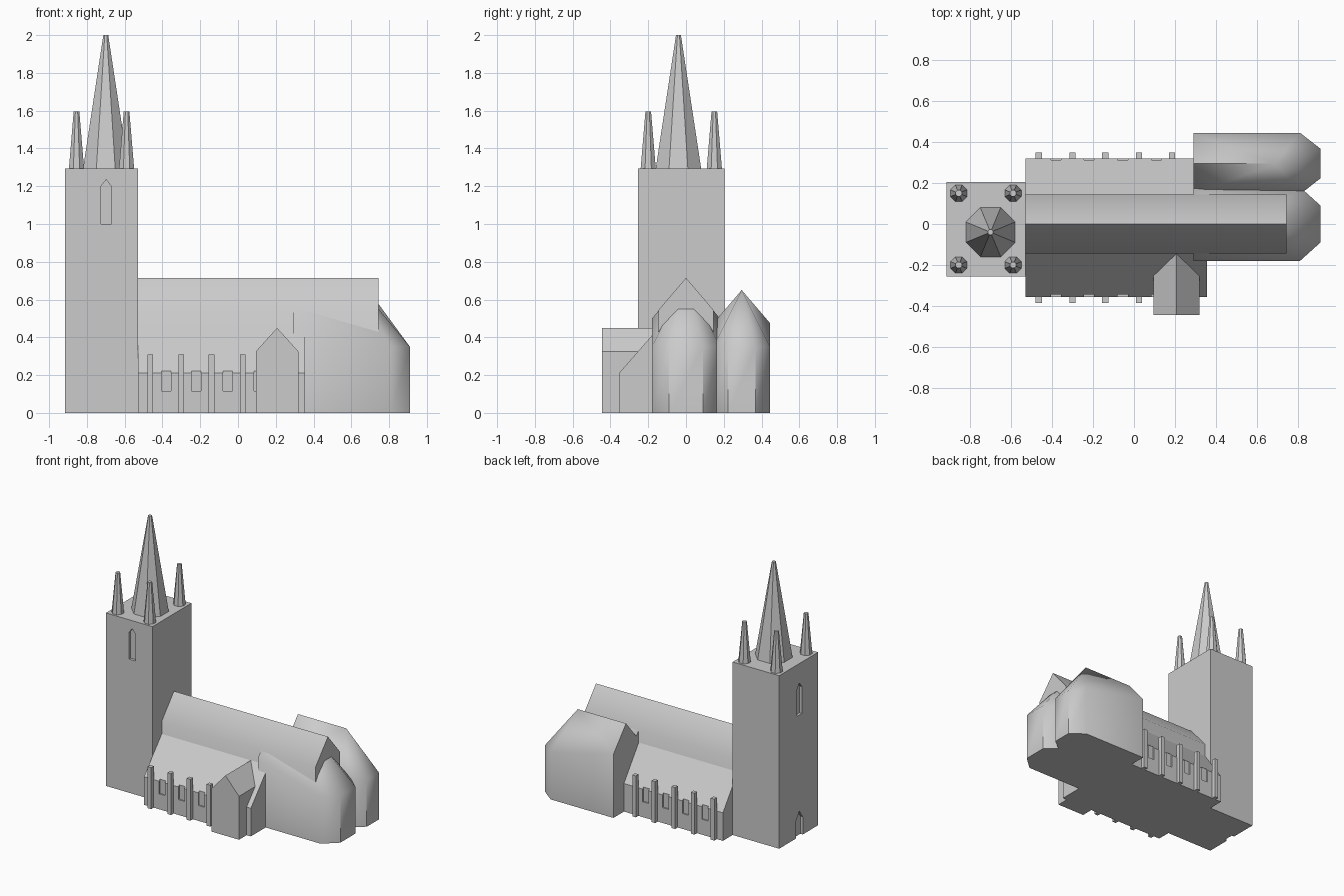
import bpy, bmesh, math

if "Cube" in bpy.data.objects:
    bpy.data.objects.remove(bpy.data.objects["Cube"])

stone = bpy.data.materials.new("grey_stone")
stone.diffuse_color = (0.6, 0.6, 0.6, 1)
stone.use_nodes = True
stone.node_tree.nodes["Principled BSDF"].inputs["Base Color"].default_value = stone.diffuse_color


def finish(name, bm, smooth=False):
    bmesh.ops.recalc_face_normals(bm, faces=bm.faces)
    mesh = bpy.data.meshes.new(name)
    bm.to_mesh(mesh)
    bm.free()
    mesh.materials.append(stone)
    ob = bpy.data.objects.new(name, mesh)
    bpy.context.collection.objects.link(ob)
    if smooth:
        bpy.ops.object.select_all(action='DESELECT')
        bpy.context.view_layer.objects.active = ob
        ob.select_set(True)
        bpy.ops.object.shade_smooth_by_angle(angle=math.radians(44))
    return ob


def prism(name, profile, axis, a, b, smooth=False):
    """Extrude a (horizontal, z) profile along x or y from a to b."""
    bm = bmesh.new()
    place = (lambda p, t: (t, p[0], p[1])) if axis == 'x' else (lambda p, t: (p[0], t, p[1]))
    near = [bm.verts.new(place(p, a)) for p in profile]
    far = [bm.verts.new(place(p, b)) for p in profile]
    bm.faces.new(near)
    bm.faces.new(far)
    n = len(profile)
    for i in range(n):
        j = (i + 1) % n
        bm.faces.new((near[i], near[j], far[j], far[i]))
    return finish(name, bm, smooth)


def box(name, x0, x1, y0, y1, z0, z1):
    return prism(name, [(x0, z0), (x1, z0), (x1, z1), (x0, z1)], 'y', y0, y1)


def pointed(c, half, z0, z1, z2):
    """Outline of a rectangle with a pointed top."""
    return [(c - half, z0), (c + half, z0), (c + half, z1), (c, z2), (c - half, z1)]


def cut(target, cutters):
    for c in cutters:
        mod = target.modifiers.new("recess", 'BOOLEAN')
        mod.operation = 'DIFFERENCE'
        mod.solver = 'EXACT'
        mod.object = c
        c.hide_render = True
        c.hide_set(True)
        c.display_type = 'WIRE'


def spire(name, x, y, apothem, top, z0, z1):
    """Octagonal spire with a blunt tip and sides facing the axes."""
    bm = bmesh.new()
    k = 1 / math.cos(math.pi / 8)
    rings = []
    for r, z in ((apothem * k, z0), (top * k, z1)):
        rings.append([bm.verts.new((x + r * math.cos((i + .5) * math.pi / 4),
                                    y + r * math.sin((i + .5) * math.pi / 4), z))
                      for i in range(8)])
    for ring in rings:
        bm.faces.new(ring)
    for i in range(8):
        j = (i + 1) % 8
        bm.faces.new((rings[0][i], rings[0][j], rings[1][j], rings[1][i]))
    return finish(name, bm)


def apse(name, cy, half, flat, eave, ridge, apex_x):
    """Gabled chapel with a three-sided east end under a hipped roof."""
    bm = bmesh.new()
    x0, x1, x2, low = 0.29, 0.81, 0.91, 0.35
    plan = [(x0, -half, eave), (x1, -half, low), (x2, -flat, low),
            (x2, flat, low), (x1, half, low), (x0, half, eave)]
    base = [bm.verts.new((x, cy + y, 0)) for x, y, z in plan]
    top = [bm.verts.new((x, cy + y, z)) for x, y, z in plan]
    gable = bm.verts.new((x0, cy, ridge))
    apex = bm.verts.new((apex_x, cy, ridge))
    bm.faces.new(base)
    for i in range(5):
        bm.faces.new((base[i], base[i + 1], top[i + 1], top[i]))
    bm.faces.new((base[5], base[0], top[0], gable, top[5]))
    for i in (1, 2, 3):
        bm.faces.new((top[i], top[i + 1], apex))
    for side, corner in ((top[0], top[1]), (top[5], top[4])):
        bm.faces.new((side, corner, apex))
        bm.faces.new((side, apex, gable))
    return finish(name, bm, True)


# Tower with recessed pointed openings
tower = box("tower", -0.915, -0.53, -0.255, 0.205, 0, 1.295)
cut(tower, [
    prism("front_window_cutter", pointed(-0.698, 0.027, 1.0, 1.2, 1.235), 'y', -0.3, -0.235),
    prism("west_window_cutter", pointed(-0.035, 0.03, 0.91, 1.11, 1.15), 'x', -0.95, -0.895),
    prism("west_door_cutter", pointed(-0.035, 0.04, -0.05, 0.13, 0.19), 'x', -0.95, -0.895),
])

# Spire and corner pinnacles
spire("main_spire", -0.70, -0.04, 0.12, 0.013, 1.295, 2.0)
for x in (-0.855, -0.59):
    for y in (-0.2, 0.15):
        spire("pinnacle", x, y, 0.04, 0.015, 1.295, 1.595)

# Nave
prism("nave", [(-0.145, 0), (0.145, 0), (0.145, 0.545), (0, 0.715), (-0.145, 0.545)],
      'x', -0.53, 0.745, True)

# Lean-to aisles with window recesses and buttresses
for side, name, wall, end in ((-1, "south", 0.355, 0.355), (1, "north", 0.32, 0.30)):
    aisle = prism(name + "_aisle",
                  [(0, 0), (side * wall, 0), (side * wall, 0.21), (side * 0.145, 0.45), (0, 0.45)],
                  'x', -0.53, end)
    cutters = []
    for x in (-0.38, -0.22, -0.055, 0.11):
        y0, y1 = sorted((side * (wall - 0.01), side * (wall + 0.05)))
        cutters.append(box(name + "_window_cutter", x - 0.025, x + 0.025, y0, y1, 0.115, 0.222))
    cut(aisle, cutters)
    for x in (-0.465, -0.30, -0.14, 0.025, 0.185)[:4 if side < 0 else 5]:
        y0, y1 = sorted((side * (wall - 0.002), side * (wall + 0.03)))
        box(name + "_buttress", x - 0.015, x + 0.015, y0, y1, 0, 0.31)

# Gabled porch
prism("porch", pointed(0.207, 0.113, 0, 0.325, 0.45), 'y', -0.445, -0.14)

# Chancel and side chapel
apse("chancel", 0, 0.18, 0.09, 0.5, 0.713, 0.61)
apse("side_chapel", 0.295, 0.15, 0.072, 0.475, 0.65, 0.69)
